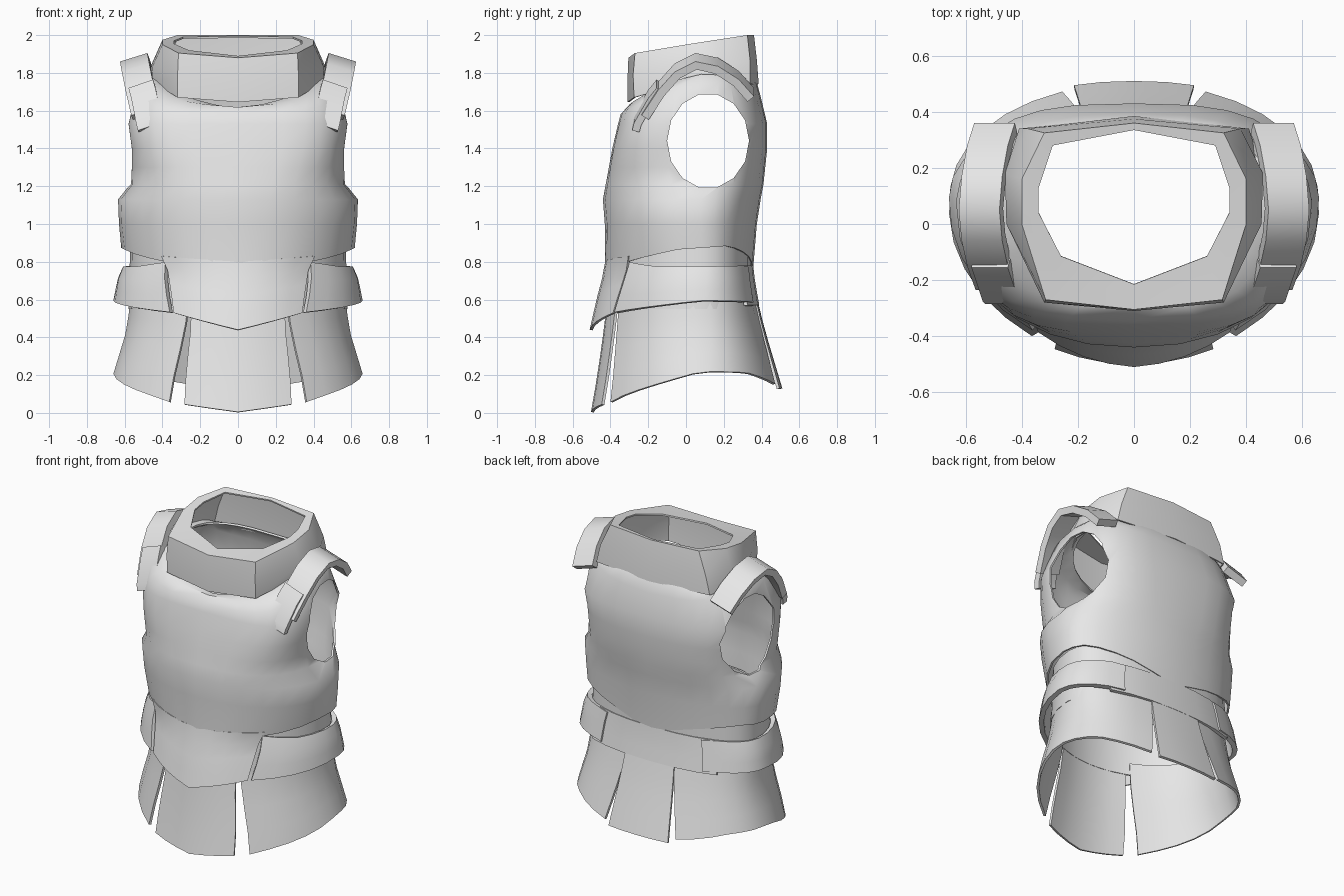
import bpy, bmesh, math
from mathutils import Vector

if "Cube" in bpy.data.objects:
    bpy.data.objects.remove(bpy.data.objects["Cube"])

grey = bpy.data.materials.new("light grey")
grey.diffuse_color = (0.8, 0.8, 0.8, 1)
grey.use_nodes = True
grey.node_tree.nodes["Principled BSDF"].inputs["Base Color"].default_value = grey.diffuse_color
YC = 0.08

# profiles: z, half width, front y, back y, front squareness, back squareness (1 = ellipse)
TORSO = [(0.40, 0.60, -0.515, 0.37, 1, .9), (0.60, 0.585, -0.47, 0.36, 1, .9),
         (0.75, 0.58, -0.43, 0.355, 1, .9), (0.88, 0.62, -0.415, 0.36, .93, .92),
         (1.00, 0.63, -0.43, 0.375, .92, .94), (1.13, 0.635, -0.44, 0.395, .9, .95),
         (1.21, 0.57, -0.425, 0.41, .77, .78), (1.40, 0.57, -0.39, 0.43, .6, .72),
         (1.55, 0.59, -0.355, 0.43, .58, .68), (1.62, 0.58, -0.335, 0.41, .62, .7),
         (1.75, 0.53, -0.29, 0.375, .75, .78)]
WAIST = [(0.55, 0.58, -0.42, 0.35, 1, .85), (0.90, 0.57, -0.40, 0.35, 1, .85)]
BELT = [(0.50, 0.665, -0.475, 0.41, 1, .85), (0.60, 0.66, -0.455, 0.39, 1, .85),
        (0.72, 0.635, -0.43, 0.37, 1, .85), (0.82, 0.59, -0.41, 0.36, 1, .85)]
SKIRT = [(0.0, 0.70, -0.50, 0.545, 1, .9), (0.20, 0.668, -0.465, 0.485, 1, .9),
         (0.45, 0.592, -0.43, 0.41, 1, .85), (0.62, 0.575, -0.41, 0.37, 1, .85)]


def lerp_table(table, v):
    if v <= table[0][0]:
        return table[0][1:]
    for a, b in zip(table, table[1:]):
        if v <= b[0]:
            k = (v - a[0]) / (b[0] - a[0])
            return [p + (q - p) * k for p, q in zip(a[1:], b[1:])]
    return table[-1][1:]


def body_point(profile, deg, z, off=0.0):
    """Point on the body at an angle from the front (0) to the back (180)."""
    w, yf, yb, ef, eb = lerp_table(profile, z)
    s, c = math.sin(math.radians(deg)), math.cos(math.radians(deg))
    e = ef if c > 0 else eb
    x = (w + off) * math.copysign(abs(s) ** e, s)
    depth = (YC - yf if c > 0 else yb - YC) + off
    return Vector((x, YC - depth * math.copysign(abs(c) ** e, c), z))


def around(table, deg):
    """Value that depends on the angle, same on the left and right."""
    d = abs((deg + 180) % 360 - 180)
    return lerp_table(table, d)[0]


def finish(ob, thick=0.012, offset=-1, cutter=None, angle=40):
    bpy.context.view_layer.objects.active = ob
    for o in bpy.context.selected_objects:
        o.select_set(False)
    ob.select_set(True)
    m = ob.modifiers.new("thickness", 'SOLIDIFY')
    m.thickness, m.offset = thick, offset
    bpy.ops.object.modifier_apply(modifier=m.name)
    if cutter:
        m = ob.modifiers.new("cut", 'BOOLEAN')
        m.object, m.operation, m.solver = cutter, 'DIFFERENCE', 'EXACT'
        bpy.ops.object.modifier_apply(modifier=m.name)
    bpy.ops.object.shade_smooth_by_angle(angle=math.radians(angle))


def grid(name, rows, closed=False, flip=False):
    """Mesh from rows of points, rows running upward and points counterclockwise."""
    bm = bmesh.new()
    vs = [[bm.verts.new(p) for p in r] for r in rows]
    n = len(rows[0])
    for a, b in zip(vs, vs[1:]):
        for i in range(n if closed else n - 1):
            j = (i + 1) % n
            f = [a[i], a[j], b[j], b[i]]
            bm.faces.new(f[::-1] if flip else f)
    me = bpy.data.meshes.new(name)
    bm.to_mesh(me)
    bm.free()
    me.materials.append(grey)
    ob = bpy.data.objects.new(name, me)
    bpy.context.collection.objects.link(ob)
    return ob


def panel(name, profile, t_low, t_high, z_low, z_high, cols=8, nrows=4, off=0.0, thick=0.015):
    """Curved plate; angle limits may differ at the bottom and the top."""
    rows = []
    for r in range(nrows + 1):
        k = r / nrows
        a = t_low[0] + (t_high[0] - t_low[0]) * k
        b = t_low[1] + (t_high[1] - t_low[1]) * k
        row = []
        for c in range(cols + 1):
            t = a + (b - a) * c / cols
            lo, hi = around(z_low, t), around(z_high, t)
            row.append(body_point(profile, t, lo + (hi - lo) * k, off))
        rows.append(row)
    finish(grid(name, rows), thick)


# arm hole cutter
bm = bmesh.new()
rings = [[bm.verts.new((x, 0.117 + 0.217 * math.cos(i * math.tau / 14),
                        1.44 + 0.252 * math.sin(i * math.tau / 14))) for i in range(14)]
         for x in (-1, 1)]
for i in range(14):
    j = (i + 1) % 14
    bm.faces.new((rings[0][i], rings[0][j], rings[1][j], rings[1][i]))
bm.faces.new(rings[0])
bm.faces.new(rings[1])
bmesh.ops.recalc_face_normals(bm, faces=bm.faces)
me = bpy.data.meshes.new("arm_hole_cutter")
bm.to_mesh(me)
bm.free()
cutter = bpy.data.objects.new("arm_hole_cutter", me)
bpy.context.collection.objects.link(cutter)
cutter.hide_render = True

# torso shell: wall rows, then shoulder rows that close in to the neck
N = 28
angles = [360 * i / N for i in range(N)]
BOTTOM = [(0, 0.76), (40, 0.80), (80, 0.87), (120, 0.885), (150, 0.84), (180, 0.76)]
TOP = [(0, 1.58), (35, 1.61), (65, 1.70), (90, 1.75), (120, 1.74), (150, 1.69), (180, 1.67)]
NECK = [(0, 1.61), (50, 1.70), (90, 1.79), (180, 1.77)]
rows = [[body_point(TORSO, t, around(BOTTOM, t)) for t in angles]]
for z in (1.0, 1.13, 1.21, 1.30, 1.40, 1.53):
    rows.append([body_point(TORSO, t, z) for t in angles])
edge = [body_point(TORSO, t, around(TOP, t)) for t in angles]
NECK_RING = [(1.0, 0.42, -0.255, 0.355, .8, .75), (2.0, 0.42, -0.255, 0.355, .8, .75)]
neck = [body_point(NECK_RING, t, around(NECK, t)) for t in angles]
rows.append(edge)
rows.append([a.lerp(b, 0.45) + Vector((0, 0, 0.025)) for a, b in zip(edge, neck)])
rows.append(neck)
finish(grid("torso_shell", rows, closed=True), 0.012, -1, cutter)
bpy.data.objects.remove(cutter)

# front plate running down over the belly
panel("front_plate", TORSO, (-35, 35), (-41, 41), [(0, 0.44), (35, 0.53)],
      [(0, 0.80), (41, 0.83)], cols=8, off=0.004)

# inner waist layer
rows = [[body_point(WAIST, t, z) for t in angles] for z in (0.55, 0.75, 0.90)]
finish(grid("waist_lining", rows, closed=True))

# belt: two side pieces and a back piece
BELT_LOW = [(30, 0.53), (90, 0.595), (140, 0.59), (180, 0.57)]
BELT_HIGH = [(30, 0.81), (60, 0.775), (90, 0.775), (140, 0.78), (180, 0.75)]
for side, name in ((1, "right"), (-1, "left")):
    lo, hi = sorted((side * 33, side * 150))
    lo2, hi2 = sorted((side * 40, side * 150))
    panel("belt_" + name, BELT, (lo, hi), (lo2, hi2), BELT_LOW, BELT_HIGH, cols=10, nrows=3, thick=0.03)
panel("belt_back", BELT, (140, 220), (140, 220), [(0, 0.57)], [(0, 0.78)], cols=6, nrows=3,
      off=-0.008, thick=0.02)

# skirt plates
panel("skirt_front", SKIRT, (-24, 24), (-25, 25), [(0, 0.005), (24, 0.045)], [(0, 0.55)],
      cols=6, off=0.004)
SIDE_LOW = [(28, 0.045), (45, 0.10), (90, 0.22), (125, 0.215), (162, 0.15)]
for side, name in ((1, "right"), (-1, "left")):
    lo, hi = sorted((side * 32, side * 160))
    lo2, hi2 = sorted((side * 27, side * 167))
    panel("skirt_" + name, SKIRT, (lo, hi), (lo2, hi2), SIDE_LOW, [(0, 0.62)], cols=12, off=-0.004)
panel("skirt_back", SKIRT, (164, 196), (166, 194), [(0, 0.13)], [(0, 0.62)], cols=4, off=0.004)

# collar: tilted faceted ring with an inward lip, one half given, other half mirrored
LIP = [(0, -0.215, 1.89), (0.26, -0.115, 1.92), (0.34, 0.04, 1.955), (0.34, 0.13, 1.97),
       (0.29, 0.28, 1.99), (0, 0.335, 1.995)]
RIM = [(0, -0.305, 1.88), (0.315, -0.27, 1.905), (0.40, 0.0, 1.95), (0.40, 0.16, 1.975),
       (0.32, 0.325, 2.0), (0, 0.36, 2.0)]
MID = [(0, -0.31, 1.76), (0.32, -0.28, 1.79), (0.455, 0.0, 1.83), (0.46, 0.18, 1.84),
       (0.38, 0.34, 1.86), (0, 0.375, 1.87)]
BASE = [(0, -0.31, 1.645), (0.32, -0.275, 1.67), (0.45, 0.0, 1.75), (0.46, 0.18, 1.75),
        (0.41, 0.34, 1.74), (0, 0.385, 1.74)]
rows = [h + [(-x, y, z) for x, y, z in h[-2:0:-1]] for h in (BASE, MID, RIM, LIP)]
finish(grid("collar", rows, closed=True), 0.01, -1, angle=50)

# shoulder straps and their front buckle tabs
STRAP = [(0.42, -0.235, 1.62), (0.45, -0.15, 1.75), (0.47, -0.06, 1.85), (0.48, 0.05, 1.905),
         (0.47, 0.17, 1.88), (0.45, 0.28, 1.81), (0.425, 0.36, 1.72)]
TAB = [(0.40, -0.285, 1.54), (0.41, -0.275, 1.58), (0.435, -0.20, 1.71), (0.45, -0.155, 1.765)]


def strap(name, path, side, width, thick):
    across = Vector((width, 0.0, -0.045))
    rows = [[Vector(p) + across * k for k in (0, 0.5, 1)] for p in path]
    rows = [[Vector((side * p.x, p.y, p.z)) for p in r] for r in rows]
    finish(grid(name, rows, flip=side < 0), thick, -1)


for side, name in ((1, "right"), (-1, "left")):
    strap("shoulder_strap_" + name, STRAP, side, 0.145, 0.045)
    strap("strap_tab_" + name, TAB, side, 0.13, 0.04)
